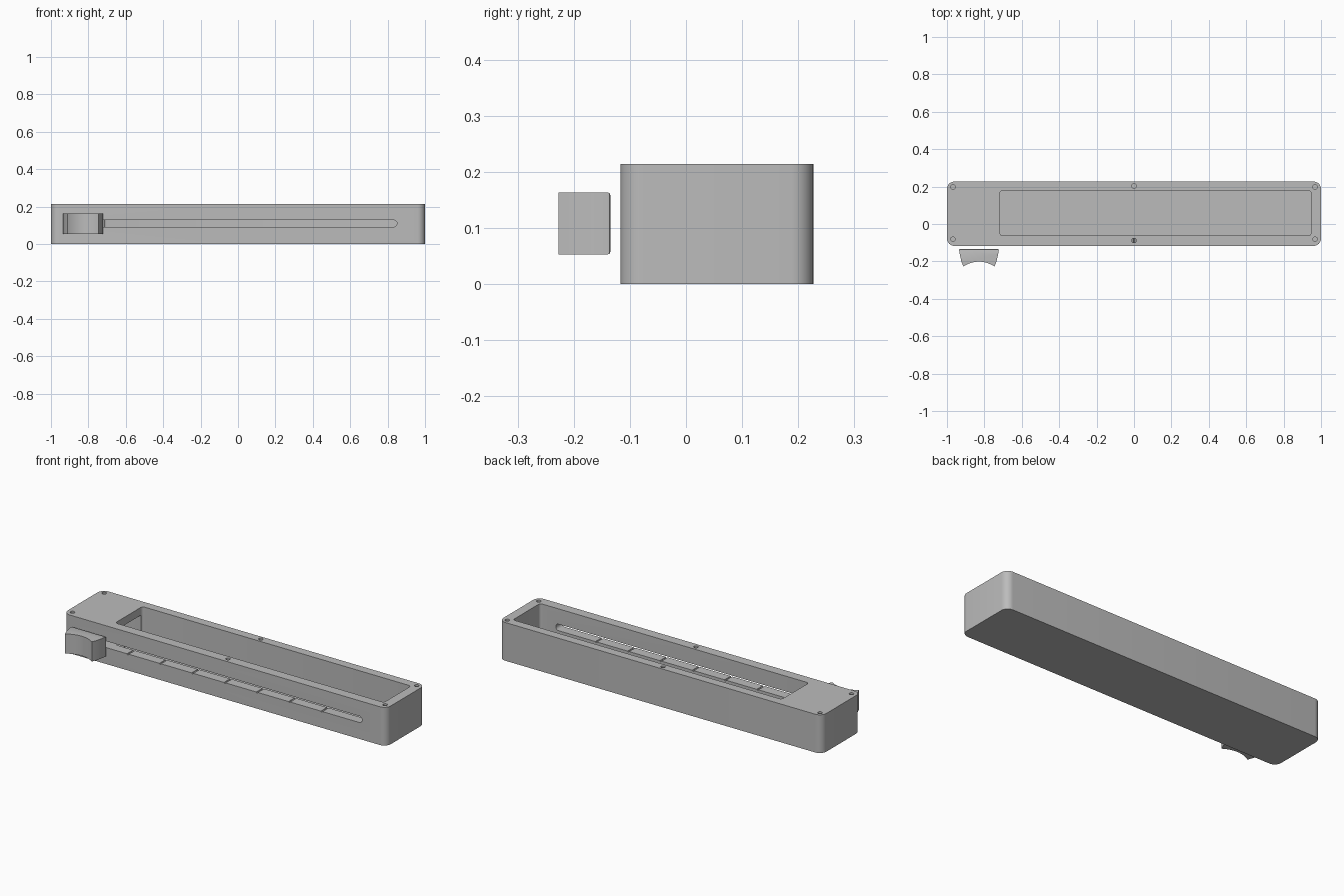
import bpy, bmesh, math
from mathutils import Matrix

cube = bpy.data.objects.get("Cube")
if cube:
    bpy.data.objects.remove(cube, do_unlink=True)

grey = bpy.data.materials.new("plain grey")
grey.use_nodes = True
COLOUR = (0.5, 0.5, 0.5, 1)
grey.diffuse_color = COLOUR
grey.node_tree.nodes["Principled BSDF"].inputs["Base Color"].default_value = COLOUR


def rounded_rect(x0, x1, y0, y1, r, steps=8):
    """Counter-clockwise outline with round corners."""
    corners = [(x1 - r, y1 - r), (x0 + r, y1 - r), (x0 + r, y0 + r), (x1 - r, y0 + r)]
    points = []
    for i, (cx, cy) in enumerate(corners):
        for s in range(steps + 1):
            a = math.pi / 2 * (i + s / steps)
            points.append((cx + r * math.cos(a), cy + r * math.sin(a)))
    return points


def circle(cx, cy, r, n=20):
    return [(cx + r * math.cos(math.tau * i / n), cy + r * math.sin(math.tau * i / n)) for i in range(n)]


def prism(name, outline, low, high, along_y=False):
    """Extrude an outline along z, or an (x, z) outline along y."""
    bm = bmesh.new()
    base = bm.faces.new([bm.verts.new((x, y, low)) for x, y in outline])
    new = bmesh.ops.extrude_face_region(bm, geom=[base])["geom"]
    top = [v for v in new if isinstance(v, bmesh.types.BMVert)]
    bmesh.ops.translate(bm, verts=top, vec=(0, 0, high - low))
    if along_y:
        swap = Matrix(((1, 0, 0, 0), (0, 0, 1, 0), (0, 1, 0, 0), (0, 0, 0, 1)))
        bmesh.ops.transform(bm, matrix=swap, verts=bm.verts)
    bmesh.ops.recalc_face_normals(bm, faces=bm.faces)
    mesh = bpy.data.meshes.new(name)
    bm.to_mesh(mesh)
    bm.free()
    mesh.materials.append(grey)
    obj = bpy.data.objects.new(name, mesh)
    bpy.context.collection.objects.link(obj)
    return obj


def activate(obj):
    bpy.ops.object.select_all(action="DESELECT")
    obj.select_set(True)
    bpy.context.view_layer.objects.active = obj


def cut(target, cutter):
    cutter.hide_render = True
    mod = target.modifiers.new("cut", "BOOLEAN")
    mod.operation = "DIFFERENCE"
    mod.solver = "EXACT"
    mod.object = cutter
    activate(target)
    bpy.ops.object.modifier_apply(modifier=mod.name)
    bpy.data.objects.remove(cutter, do_unlink=True)


# Housing with a long open tray
housing = prism("housing", rounded_rect(-1, 1, -0.117, 0.227, 0.04), 0, 0.214)
cut(housing, prism("tray_cutter", rounded_rect(-0.717, 0.947, -0.062, 0.178, 0.015, 4), 0.045, 0.3))

# Hollow under the closed end of the top
cut(housing, prism("pocket_cutter", rounded_rect(-0.94, -0.6, -0.05, 0.166, 0.01, 3), 0.05, 0.17))

# Guide slot through the front wall, with a wider entry hole and index notches
cut(housing, prism("slot_cutter", rounded_rect(-0.85, 0.85, 0.092, 0.128, 0.0175), -0.2, 0, True))
cut(housing, prism("entry_cutter", circle(-0.83, 0.11, 0.03), -0.2, 0.01, True))
for i in range(-3, 4):
    cut(housing, prism("notch_cutter", circle(i * 0.2, 0.092, 0.005, 8), -0.2, 0.01, True))

# Screw holes
for x, back, front in ((-0.968, 0.198, -0.081), (0, 0.203, -0.088), (0.968, 0.198, -0.081)):
    for y in (back, front):
        cut(housing, prism("screw_cutter", circle(x, y, 0.012), 0.12, 0.3))

# Slider knob: flared sides and a hollow finger rest
half = [(0.107, -0.135), (0.102, -0.165), (0.094, -0.2), (0.083, -0.227)]
rest = [(0.083 * t / 8, -0.201 - 0.026 * (t / 8) ** 2) for t in range(7, -8, -1)]
rest = [(x, y) for x, y in rest]
outline = half + rest + [(-x, y) for x, y in reversed(half)]
knob = prism("slider_knob", [(x - 0.829, y) for x, y in outline], 0.053, 0.163)

# Small chamfer round the knob's back face
bm = bmesh.new()
bm.from_mesh(knob.data)
back_edges = [e for e in bm.edges if all(v.co.y > -0.136 for v in e.verts)]
bmesh.ops.bevel(bm, geom=back_edges, offset=0.004, segments=2, affect="EDGES", profile=0.5)
bm.to_mesh(knob.data)
bm.free()

for obj in (housing, knob):
    activate(obj)
    bpy.ops.object.shade_smooth_by_angle(angle=math.radians(30))
